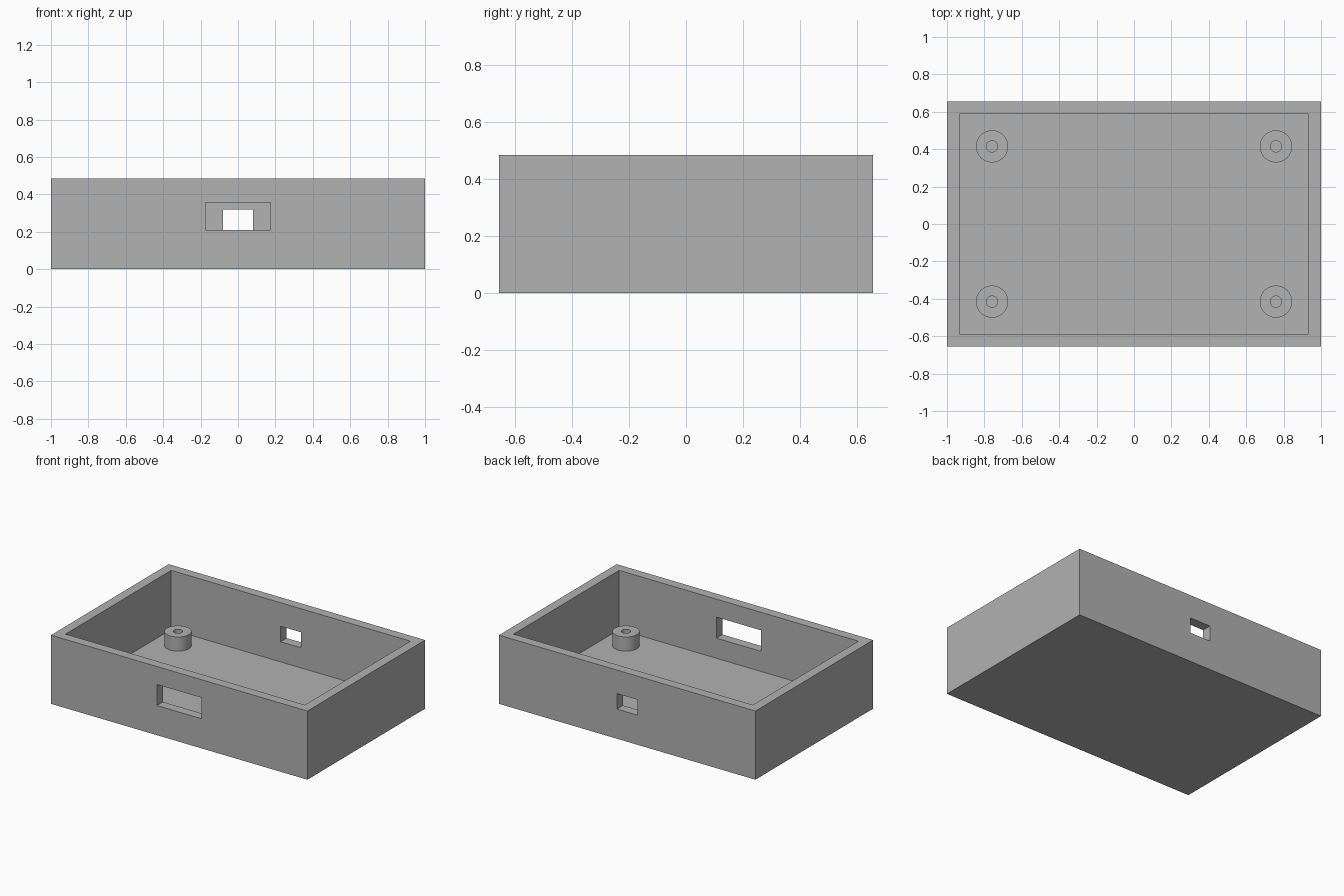
import bpy, bmesh, math
from mathutils import Matrix, Vector

cube = bpy.data.objects.get("Cube")
if cube:
    bpy.data.objects.remove(cube, do_unlink=True)

grey = bpy.data.materials.new("plain grey")
grey.use_nodes = True
colour = (0.445, 0.445, 0.445, 1)
grey.diffuse_color = colour
grey.node_tree.nodes["Principled BSDF"].inputs["Base Color"].default_value = colour

HALF_X, HALF_Y, HEIGHT, WALL = 1.0, 0.655, 0.484, 0.067


def make_object(name, bm):
    bmesh.ops.recalc_face_normals(bm, faces=bm.faces)
    mesh = bpy.data.meshes.new(name)
    bm.to_mesh(mesh)
    bm.free()
    mesh.materials.append(grey)
    obj = bpy.data.objects.new(name, mesh)
    bpy.context.collection.objects.link(obj)
    return obj


def box(name, low, high):
    low, high = Vector(low), Vector(high)
    bm = bmesh.new()
    place = Matrix.Translation((low + high) / 2) @ Matrix.Diagonal((*(high - low), 1))
    bmesh.ops.create_cube(bm, size=1, matrix=place)
    return make_object(name, bm)


def cut(target, cutter):
    cutter.hide_render = True
    mod = target.modifiers.new("cut", 'BOOLEAN')
    mod.operation, mod.solver, mod.object = 'DIFFERENCE', 'EXACT', cutter
    bpy.context.view_layer.objects.active = target
    bpy.ops.object.modifier_apply(modifier=mod.name)
    bpy.data.objects.remove(cutter, do_unlink=True)


# Open tray: solid block with the cavity and two wall openings cut out
tray = box("tray", (-HALF_X, -HALF_Y, 0), (HALF_X, HALF_Y, HEIGHT))
ix, iy = HALF_X - WALL, HALF_Y - WALL
cut(tray, box("cavity", (-ix, -iy, WALL), (ix, iy, HEIGHT + 0.1)))
cut(tray, box("front_opening", (-0.174, -0.8, 0.209), (0.174, -0.5, 0.357)))
cut(tray, box("back_opening", (-0.08, 0.5, 0.209), (0.08, 0.8, 0.318)))


# Hollow mounting post: a ring profile spun round its axis
def post(name, x, y):
    inner, outer, base, top = 0.03, 0.086, WALL, 0.167
    bm = bmesh.new()
    profile = [(inner, base), (inner, top), (outer, top), (outer, base)]
    verts = [bm.verts.new((r, 0, z)) for r, z in profile]
    edges = [bm.edges.new(pair) for pair in zip(verts, verts[1:])]
    bmesh.ops.spin(bm, geom=verts + edges, axis=(0, 0, 1), cent=(0, 0, 0),
                   angle=math.tau, steps=64)
    bmesh.ops.remove_doubles(bm, verts=bm.verts, dist=0.0001)
    obj = make_object(name, bm)
    obj.location = (x, y, 0)
    bpy.ops.object.select_all(action='DESELECT')
    obj.select_set(True)
    bpy.context.view_layer.objects.active = obj
    bpy.ops.object.shade_smooth_by_angle(angle=math.radians(30))


for end, sy in (("front", -1), ("back", 1)):
    for side, sx in (("left", 1), ("right", -1)):
        post(f"{end}_{side}_post", sx * 0.759, sy * 0.415)
